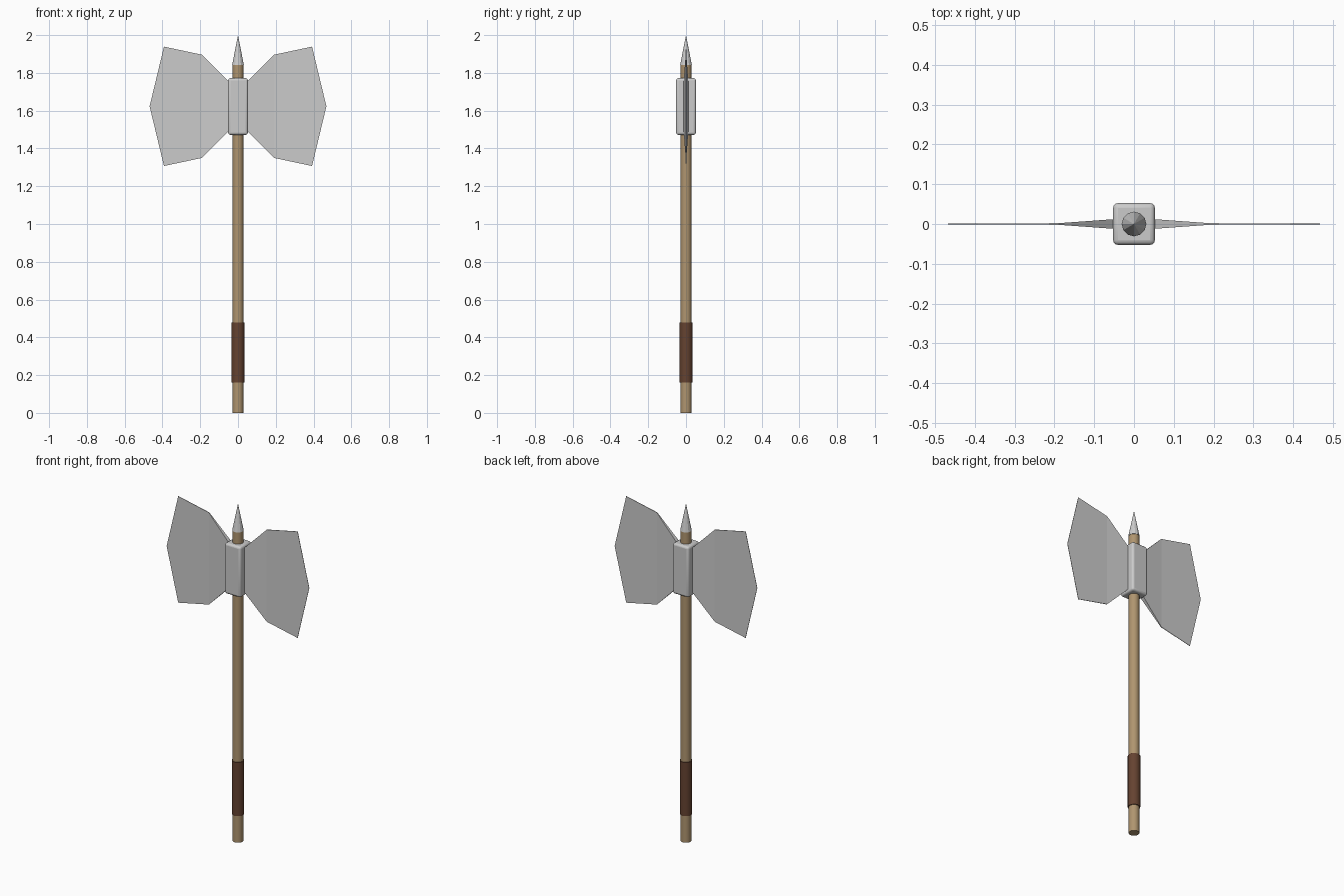
import bpy, bmesh

if "Cube" in bpy.data.objects:
    bpy.data.objects.remove(bpy.data.objects["Cube"])

def material(name, color):
    m = bpy.data.materials.new(name)
    m.diffuse_color = (*color, 1)
    m.use_nodes = True
    m.node_tree.nodes["Principled BSDF"].inputs["Base Color"].default_value = m.diffuse_color
    return m

wood = material("wood", (0.43, 0.30, 0.16))
leather = material("leather", (0.13, 0.055, 0.03))

def rod(name, r1, r2, z0, z1, sides, mat=None, smooth=True):
    bpy.ops.mesh.primitive_cone_add(vertices=sides, radius1=r1, radius2=r2,
                                    depth=z1 - z0, location=(0, 0, (z0 + z1) / 2))
    ob = bpy.context.object
    ob.name = name
    if mat:
        ob.data.materials.append(mat)
    if smooth:
        bpy.ops.object.shade_smooth_by_angle()
    return ob

# Shaft, leather grip and top spike
rod("shaft", 0.029, 0.029, 0, 1.845, 16, wood)
rod("grip", 0.034, 0.034, 0.16, 0.478, 16, leather)
rod("top_spike", 0.031, 0, 1.842, 2.0, 12, smooth=False)

# Rounded collar block holding the blades
bpy.ops.mesh.primitive_cube_add(size=1, location=(0, 0, 1.622))
collar = bpy.context.object
collar.name = "collar"
collar.scale = (0.105, 0.105, 0.30)
bpy.ops.object.transform_apply(location=False, rotation=False, scale=True)
bev = collar.modifiers.new("bevel", 'BEVEL')
bev.width = 0.012
bev.segments = 3
bpy.ops.object.shade_smooth_by_angle()

# Blades: stations of (x, half height, half thickness), tapering to the edge
MID = 1.623
stations = [(0.045, 0.127, 0.0125), (0.19, 0.273, 0.002), (0.392, 0.316, 0.001)]
tip = (0.468, 0.0008)

def blade(name, side):
    bm = bmesh.new()
    faces = []
    for s in (-1, 1):
        top = [bm.verts.new((side * x, s * t, MID + h)) for x, h, t in stations]
        bot = [bm.verts.new((side * x, s * t, MID - h)) for x, h, t in stations]
        edge = bm.verts.new((side * tip[0], s * tip[1], MID))
        for i in range(2):
            bm.faces.new((top[i], top[i + 1], bot[i + 1], bot[i]))
        bm.faces.new((top[2], edge, bot[2]))
        faces.append(top + [edge] + bot[::-1])
    a, b = faces
    for i in range(len(a)):
        j = (i + 1) % len(a)
        bm.faces.new((a[i], a[j], b[j], b[i]))
    bmesh.ops.recalc_face_normals(bm, faces=bm.faces)
    me = bpy.data.meshes.new(name)
    bm.to_mesh(me)
    bm.free()
    bpy.context.collection.objects.link(bpy.data.objects.new(name, me))

blade("right_blade", 1)
blade("left_blade", -1)
